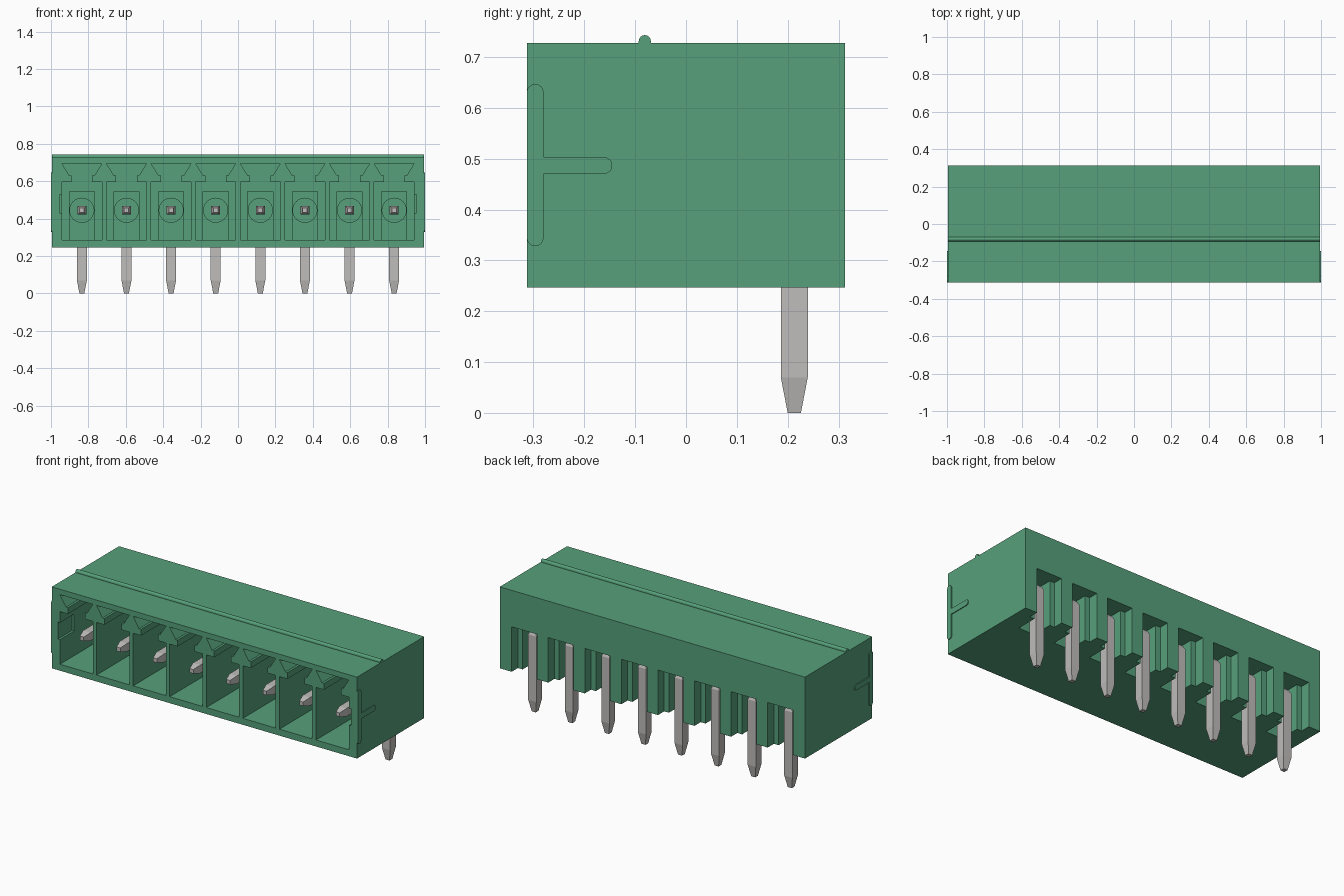
import bpy, bmesh, math
from mathutils import Vector

if "Cube" in bpy.data.objects:
    bpy.data.objects.remove(bpy.data.objects["Cube"], do_unlink=True)


def material(name, rgb):
    m = bpy.data.materials.new(name)
    m.use_nodes = True
    m.diffuse_color = (*rgb, 1)
    bsdf = next(n for n in m.node_tree.nodes if n.type == 'BSDF_PRINCIPLED')
    bsdf.inputs["Base Color"].default_value = (*rgb, 1)
    return m


GREEN = material("housing green", (0.093, 0.352, 0.195))
METAL = material("pin grey", (0.52, 0.51, 0.50))

PITCH = 0.2385
CELLS = [(i - 3.5) * PITCH for i in range(8)]
FRONT, BACK, BOTTOM, TOP, HALF = -0.313, 0.313, 0.247, 0.727, 0.995
PIN_Z, PIN_Y = 0.445, 0.213
POCKET_BACK = 0.10


def finish(name, bm, mat):
    bmesh.ops.recalc_face_normals(bm, faces=bm.faces)
    me = bpy.data.meshes.new(name)
    bm.to_mesh(me)
    bm.free()
    me.materials.append(mat)
    ob = bpy.data.objects.new(name, me)
    bpy.context.collection.objects.link(ob)
    return ob


def prism(bm, outline, axis, lo, hi):
    """Extrude a 2D outline along an axis; the outline uses the other two axes in order."""
    def point(p, d):
        c = list(p)
        c.insert(axis, d)
        return c
    low = [bm.verts.new(point(p, lo)) for p in outline]
    high = [bm.verts.new(point(p, hi)) for p in outline]
    bm.faces.new(low)
    bm.faces.new(high)
    n = len(outline)
    for i in range(n):
        j = (i + 1) % n
        bm.faces.new((low[i], low[j], high[j], high[i]))


def rect(a0, a1, b0, b1):
    return [(a0, b0), (a1, b0), (a1, b1), (a0, b1)]


def arc(cx, cy, r, start, end, n=8):
    return [(cx + r * math.cos(math.radians(start + (end - start) * i / n)),
             cy + r * math.sin(math.radians(start + (end - start) * i / n)))
            for i in range(n + 1)]


def mirrored(half, cx):
    """Close a half outline by reflecting it about x = cx."""
    return [(cx + x, y) for x, y in half] + [(cx - x, y) for x, y in reversed(half)]


def square_loft(bm, axis, centre, rings):
    """Square pin made of rings (position along axis, half width)."""
    prev = None
    for d, h in rings:
        ring = []
        for a, b in ((-h, -h), (h, -h), (h, h), (-h, h)):
            c = [centre[0] + a, centre[1] + b]
            c.insert(axis, d)
            ring.append(bm.verts.new(c))
        if prev is None:
            bm.faces.new(ring)
        else:
            for i in range(4):
                j = (i + 1) % 4
                bm.faces.new((prev[i], prev[j], ring[j], ring[i]))
        prev = ring
    bm.faces.new(prev)


# Housing block
bm = bmesh.new()
prism(bm, rect(-HALF, HALF, FRONT, BACK), 2, BOTTOM, TOP)
housing = finish("housing", bm, GREEN)

# Cutters: front pockets with flared keyways, stepped rear slots, end notches
pocket = [(0.107, 0.285), (0.107, 0.595), (0.055, 0.595), (0.055, 0.632),
          (0.068, 0.632), (0.107, 0.695)]
slot = [(0.052, 0.13), (0.052, 0.255), (0.083, 0.255), (0.083, BACK + 0.05)]
bm = bmesh.new()
for x in CELLS:
    prism(bm, mirrored(pocket, x), 1, FRONT - 0.05, POCKET_BACK)
    prism(bm, mirrored(slot, x), 2, BOTTOM - 0.05, 0.512)
cut_a = finish("cell_cutter", bm, GREEN)
bm = bmesh.new()
for s in (-1, 1):
    prism(bm, rect(s * 0.92, s * 0.955, 0.43, 0.53), 1, FRONT - 0.05, -0.18)
cut_b = finish("notch_cutter", bm, GREEN)

for cutter in (cut_a, cut_b):
    cutter.hide_render = True
    mod = housing.modifiers.new("cut", 'BOOLEAN')
    mod.operation = 'DIFFERENCE'
    mod.solver = 'EXACT'
    mod.object = cutter
    bpy.context.view_layer.objects.active = housing
    bpy.ops.object.modifier_apply(modifier=mod.name)
    bpy.data.objects.remove(cutter, do_unlink=True)

# Rounded ridge along the top
bm = bmesh.new()
ridge = [(-0.069, TOP - 0.005)] + arc(-0.081, 0.731, 0.012, 0, 180) + [(-0.093, TOP - 0.005)]
prism(bm, ridge, 0, -HALF, HALF)
finish("top_ridge", bm, GREEN)

# T-shaped raised rib on each end
bm = bmesh.new()
r = 0.0165
tee = (arc(FRONT + r, 0.328 + r, r, 180, 360) + [(-0.28, 0.47)]
       + arc(-0.145 - r, 0.4865, r, -90, 90) + [(-0.28, 0.503)]
       + arc(FRONT + r, 0.647 - r, r, 0, 180))
for s in (-1, 1):
    prism(bm, tee, 0, s * (HALF - 0.003), s * 1.0)
finish("end_ribs", bm, GREEN)

# Raised pad and round collar behind each contact
bm = bmesh.new()
for x in CELLS:
    prism(bm, rect(x - 0.07, x + 0.07, 0.28, 0.545), 1, 0.08, POCKET_BACK + 0.005)
    prism(bm, arc(x, PIN_Z, 0.067, 0, 345, 23), 1, 0.06, 0.085)
finish("contact_collars", bm, GREEN)

# Bent pins: pointed contact forward, tapered solder tail down
for i, x in enumerate(CELLS):
    bm = bmesh.new()
    square_loft(bm, 1, (x, PIN_Z), [(-0.262, 0.012), (-0.215, 0.024), (PIN_Y, 0.024)])
    square_loft(bm, 2, (x, PIN_Y), [(0, 0.013), (0.07, 0.0265), (0.455, 0.0265), (0.475, 0.018)])
    finish("pin_%d" % (i + 1), bm, METAL)
